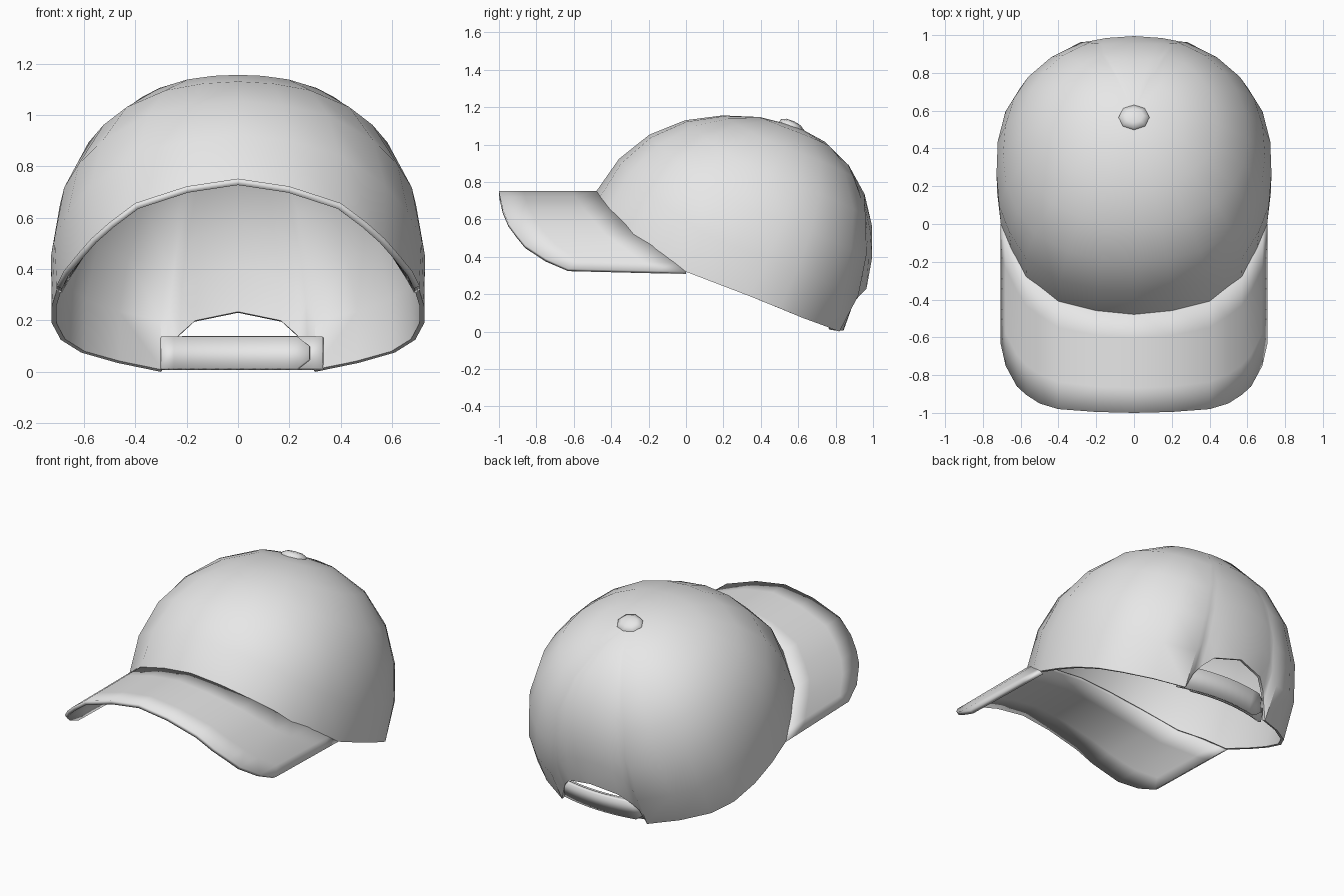
import bpy, bmesh, math
from mathutils import Vector

if "Cube" in bpy.data.objects:
    bpy.data.objects.remove(bpy.data.objects["Cube"])

grey = bpy.data.materials.new("light_grey")
grey.diffuse_color = (0.8, 0.8, 0.8, 1)
grey.use_nodes = True
grey.node_tree.nodes["Principled BSDF"].inputs["Base Color"].default_value = grey.diffuse_color


def make(name, bm, angle=40, thick=0.0, offset=-1, mirror=False):
    """Turn a bmesh into a smooth-shaded object, optionally mirrored and thickened."""
    bmesh.ops.remove_doubles(bm, verts=bm.verts, dist=0.0005)
    me = bpy.data.meshes.new(name)
    bm.to_mesh(me)
    bm.free()
    me.materials.append(grey)
    ob = bpy.data.objects.new(name, me)
    bpy.context.collection.objects.link(ob)
    bpy.ops.object.select_all(action='DESELECT')
    ob.select_set(True)
    bpy.context.view_layer.objects.active = ob
    if mirror:
        m = ob.modifiers.new("mirror", 'MIRROR')
        m.use_clip = True
        m.merge_threshold = 0.002
    if thick:
        s = ob.modifiers.new("thickness", 'SOLIDIFY')
        s.thickness, s.offset = thick, offset
        s.use_even_offset = False
    for m in list(ob.modifiers):
        bpy.ops.object.modifier_apply(modifier=m.name)
    bpy.ops.object.shade_smooth_by_angle(angle=math.radians(angle))
    return ob


def grid(rows, closed=False):
    """Skin a list of equally long point rows with quads."""
    bm = bmesh.new()
    vs = [[bm.verts.new(p) for p in r] for r in rows]
    n = len(rows[0])
    for a, b in zip(vs, vs[1:]):
        for i in range(n if closed else n - 1):
            j = (i + 1) % n
            bm.faces.new([a[i], a[j], b[j], b[i]])
    return bm


def face_up(bm):
    """Weld the skin and make its highest face point upwards."""
    bmesh.ops.remove_doubles(bm, verts=bm.verts, dist=0.0005)
    bmesh.ops.dissolve_degenerate(bm, edges=bm.edges, dist=0.0005)
    bmesh.ops.recalc_face_normals(bm, faces=bm.faces)
    bm.normal_update()
    if max(bm.faces, key=lambda f: f.calc_center_median().z).normal.z < 0:
        bmesh.ops.reverse_faces(bm, faces=bm.faces)
    return bm


# Crown: meridians run from the top button down to a shaped rim
CENTRE = Vector((0, 0.25, 0.4))
RIM = [(0, -.48, .75), (.2, -.46, .72), (.4, -.41, .655), (.57, -.28, .52),
       (.65, -.13, .42), (.705, 0, .32), (.725, .17, .255), (.725, .34, .19),
       (.69, .5, .125), (.61, .62, .075), (.47, .73, .035), (.3, .82, 0),
       (.265, .85, .09), (.23, .885, .14), (.17, .93, .195), (0, .965, .23)]
STEPS = 6


def dome(d):
    semi = (0.72, 0.768 if d.y > 0 else 0.735, 0.755)
    return sum(abs(c / s) ** 2.25 for c, s in zip(d, semi)) ** (-1 / 2.25)


pole = Vector((0, 0.34, 0.7)).normalized()
rows = []
for p in RIM:
    v = Vector(p) - CENTRE
    d = v.normalized()
    ratio = v.length / dome(d)
    row = []
    for k in range(STEPS + 1):
        t = k / STEPS
        e = pole.slerp(d, t) if k < STEPS else d
        row.append(CENTRE + e * dome(e) * (1 + (ratio - 1) * t ** 3))
    rows.append(row)
make("crown", face_up(grid(rows)), 50, 0.018, -1, True)

# Visor: arched sheet from the crown rim to a rounded front edge (x, z, y_in, y_out, drop)
VISOR = [(0, .752, -.475, -1, 0), (.2, .722, -.455, -.995, 0), (.4, .657, -.405, -.98, 0),
         (.5, .582, -.33, -.95, 0), (.57, .52, -.275, -.905, 0), (.62, .463, -.185, -.86, 0),
         (.68, .39, -.06, -.75, .022), (.707, .335, 0, -.63, .015)]
rows = [[(x, yi + (yo - yi) * k / 4, z - drop * (1 - k / 4)) for k in range(5)]
        for x, z, yi, yo, drop in VISOR]
make("visor", face_up(grid(rows)), 100, 0.025, -1, True)


# Strap: two overlapping curved bands, each with one rounded end
def strap(name, x0, x1, y, round_right, thick):
    rows = []
    n = 12
    for i in range(n + 1):
        x = x0 + (x1 - x0) * i / n
        gap = (x1 - x) if round_right else (x - x0)
        f = min(max(gap / 0.04, 0), 1)
        h = 0.062 * (0.4 + 0.6 * math.sqrt(max(0, 1 - (1 - f) ** 2)))
        yy = y - 0.5 * x * x
        rows.append([(x, yy + s * h * 0.36, 0.073 + s * h) for s in (-1, 1)])
    make(name, grid(rows), 100, thick, 0)


strap("inner_strap", -0.3, 0.28, 0.838, True, 0.018)
strap("outer_strap", -0.27, 0.33, 0.855, False, 0.022)

# Button on top of the crown
rot = Vector((0, 0, 1)).rotation_difference(Vector((0, 0.42, 0.9)))
base = Vector((0, 0.55, 1.066))
rows = [[base + rot @ Vector((r * math.cos(a * math.pi / 4), r * 0.85 * math.sin(a * math.pi / 4), h))
         for a in range(8)] for r, h in ((.07, -.02), (.085, .02), (.08, .045), (.05, .06), (0, .065))]
make("top_button", face_up(grid(rows, True)), 80)
